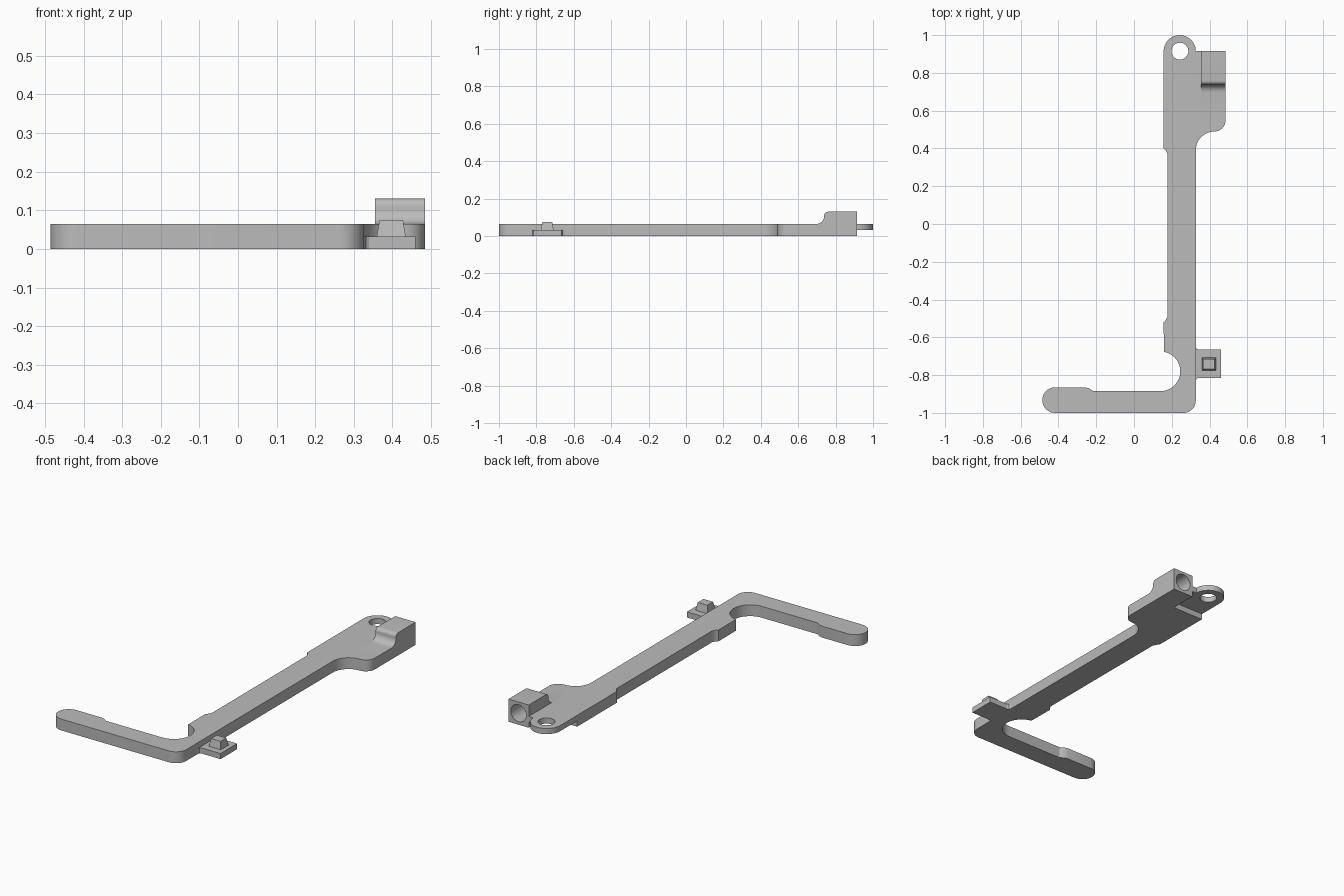
import bpy, bmesh
from math import cos, sin, radians
from mathutils import Matrix, Vector

cube = bpy.data.objects.get("Cube")
if cube:
    bpy.data.objects.remove(cube, do_unlink=True)

grey = bpy.data.materials.new("plain grey")
grey.use_nodes = True
colour = (0.5, 0.5, 0.5, 1)
grey.diffuse_color = colour
grey.node_tree.nodes["Principled BSDF"].inputs["Base Color"].default_value = colour


def arc(cx, cy, r, a0, a1, n=12):
    angles = [radians(a0 + (a1 - a0) * i / n) for i in range(n + 1)]
    return [(cx + r * cos(a), cy + r * sin(a)) for a in angles]


def finish(name, bm):
    bmesh.ops.recalc_face_normals(bm, faces=bm.faces)
    mesh = bpy.data.meshes.new(name)
    bm.to_mesh(mesh)
    bm.free()
    mesh.materials.append(grey)
    obj = bpy.data.objects.new(name, mesh)
    bpy.context.collection.objects.link(obj)
    return obj


def prism(name, points, low, high, place=lambda u, v, w: (u, v, w)):
    """Extrude a 2D outline from low to high along the third axis."""
    bm = bmesh.new()
    face = bm.faces.new([bm.verts.new(place(u, v, low)) for u, v in points])
    out = bmesh.ops.extrude_face_region(bm, geom=[face])
    shift = Vector(place(0, 0, high)) - Vector(place(0, 0, low))
    verts = [g for g in out["geom"] if isinstance(g, bmesh.types.BMVert)]
    bmesh.ops.translate(bm, verts=verts, vec=shift)
    return finish(name, bm)


def rect(x0, x1, y0, y1):
    return [(x0, y0), (x1, y0), (x1, y1), (x0, y1)]


def activate(obj):
    bpy.ops.object.select_all(action="DESELECT")
    obj.select_set(True)
    bpy.context.view_layer.objects.active = obj


def combine(obj, other, operation):
    other.hide_render = True
    activate(obj)
    mod = obj.modifiers.new(operation.lower(), "BOOLEAN")
    mod.operation = operation
    mod.solver = "EXACT"
    mod.object = other
    bpy.ops.object.modifier_apply(modifier=mod.name)
    bpy.data.objects.remove(other, do_unlink=True)


# Flat L-shaped lever, outlined counter-clockwise from the eyelet
outline = arc(0.242, 0.915, 0.085, 0, 180, 24)
outline += [(0.157, 0.4), (0.166, 0.393), (0.178, 0.37),
            (0.178, -0.49), (0.166, -0.513), (0.157, -0.52)]
outline += arc(0.14, -0.78, 0.105, 80, -90, 20)
outline += [(-0.215, -0.885), (-0.24, -0.869), (-0.26, -0.865)]
outline += arc(-0.418, -0.9325, 0.0675, 90, 270, 20)
outline += arc(0.262, -0.935, 0.065, -90, 0)
outline += arc(0.427, 0.39, 0.1, 180, 90)
outline += arc(0.427, 0.547, 0.057, -90, 0)[1:]
outline += [(0.484, 0.915)]
lever = prism("lever", outline, 0, 0.065)

# Raised socket block with a filleted front
side = [(0.915, 0.03), (0.915, 0.13)]
side += arc(0.758, 0.11, 0.02, 90, 180, 6)
side += arc(0.698, 0.105, 0.04, 0, -90, 8)
side += [(0.698, 0.03)]
block = prism("socket_block", side, 0.355, 0.484, lambda u, v, w: (w, u, v))
combine(lever, block, "UNION")

# Eyelet hole, thinned underside and bore in the block
hole = prism("eyelet_cutter", arc(0.243, 0.915, 0.045, 0, 345, 23), -0.1, 0.2)
combine(lever, hole, "DIFFERENCE")
recess = prism("recess_cutter", rect(0.1, 0.355, 0.76, 1.1), -0.1, 0.033)
combine(lever, recess, "DIFFERENCE")
bore = prism("bore_cutter", arc(0.42, 0.066, 0.049, 0, 345, 23), 0.77, 1.1,
             lambda u, v, w: (u, w, v))
combine(lever, bore, "DIFFERENCE")
activate(lever)
bpy.ops.object.shade_smooth_by_angle(angle=radians(30))

# Thin side tab with flared neck
tab = [(0.327, -0.832), (0.331, -0.82), (0.339, -0.815), (0.46, -0.815),
       (0.46, -0.665), (0.342, -0.665), (0.331, -0.66), (0.327, -0.648)]
prism("side_tab", tab, 0, 0.032)

# Tapered square peg on the tab
bm = bmesh.new()
bmesh.ops.create_cube(bm, size=1, matrix=Matrix.Translation((0.397, -0.742, 0.0525))
                      @ Matrix.Diagonal((0.076, 0.07, 0.045, 1)))
for v in bm.verts:
    if v.co.z > 0.06:
        v.co.x = 0.397 + (v.co.x - 0.397) * 0.8
        v.co.y = -0.742 + (v.co.y + 0.742) * 0.75
finish("peg", bm)
